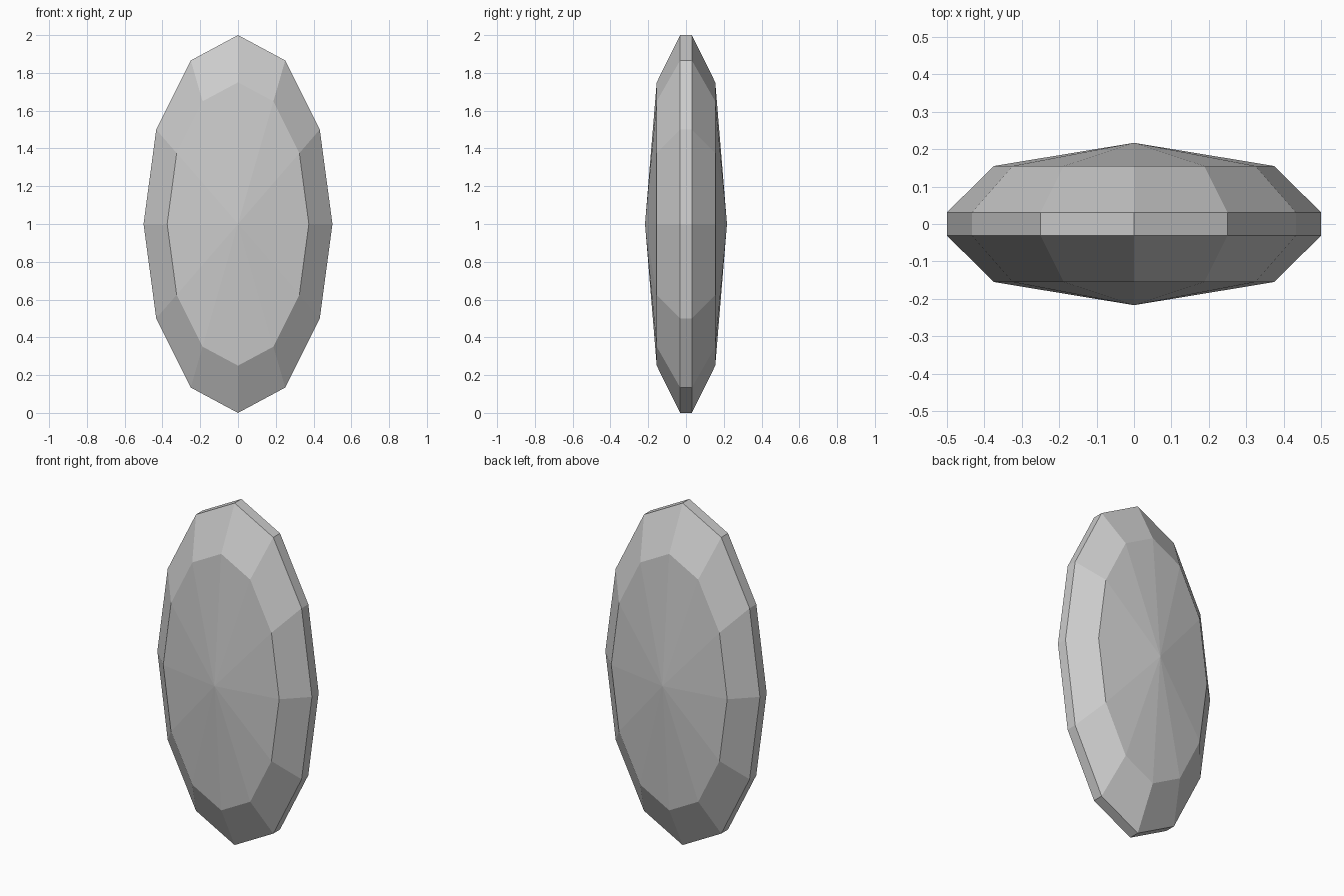
import bpy, bmesh, math

if "Cube" in bpy.data.objects:
    bpy.data.objects.remove(bpy.data.objects["Cube"])

SIDES = 12
RX, RZ = 0.5, 1.0
# (y, scale) of each facet ring, front to back
RINGS = [(-0.155, 0.75), (-0.031, 1.0), (0.031, 1.0), (0.155, 0.75)]
APEX_Y = 0.217

bm = bmesh.new()


def ring(y, s):
    angles = [2 * math.pi * i / SIDES for i in range(SIDES)]
    return [bm.verts.new((RX * s * math.cos(a), y, 1 + RZ * s * math.sin(a))) for a in angles]


# Girdle and bevel facets
loops = [ring(y, s) for y, s in RINGS]
for a, b in zip(loops, loops[1:]):
    for i in range(SIDES):
        j = (i + 1) % SIDES
        bm.faces.new((a[i], a[j], b[j], b[i]))

# Shallow pointed front and back
for loop, y in ((loops[0], -APEX_Y), (loops[-1], APEX_Y)):
    tip = bm.verts.new((0, y, 1))
    for i in range(SIDES):
        bm.faces.new((loop[i], loop[(i + 1) % SIDES], tip))

bmesh.ops.recalc_face_normals(bm, faces=bm.faces[:])
mesh = bpy.data.meshes.new("oval_gem")
bm.to_mesh(mesh)
bm.free()
bpy.context.collection.objects.link(bpy.data.objects.new("oval_gem", mesh))
